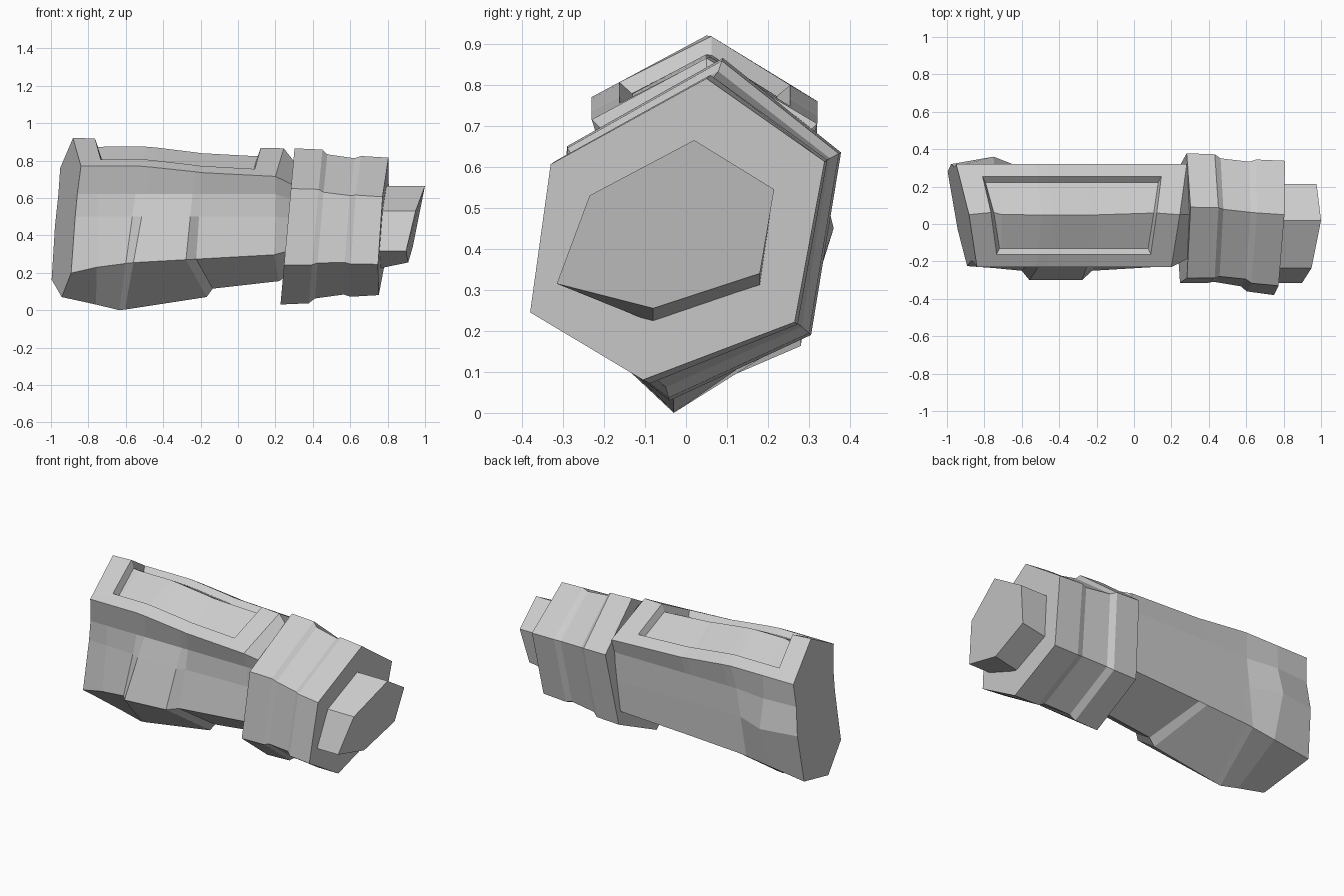
import bpy, bmesh
from mathutils import Vector

if "Cube" in bpy.data.objects:
    bpy.data.objects.remove(bpy.data.objects["Cube"])

grey = bpy.data.materials.new("armour grey")
grey.diffuse_color = (0.6, 0.6, 0.6, 1)
grey.use_nodes = True
grey.node_tree.nodes["Principled BSDF"].inputs["Base Color"].default_value = grey.diffuse_color


def loft(name, rings, recess=None):
    """Skin a row of matching rings along x; recess = (sections, strips) to sink."""
    bm = bmesh.new()
    rows = [[bm.verts.new(p) for p in ring] for ring in rings]
    n = len(rows[0])
    cols = {}
    for r, (a, b) in enumerate(zip(rows, rows[1:])):
        for i in range(n):
            j = (i + 1) % n
            cols[r, i] = bm.faces.new((a[i], b[i], b[j], a[j]))
    bm.faces.new(rows[0])
    bm.faces.new(rows[-1][::-1])
    bmesh.ops.recalc_face_normals(bm, faces=bm.faces[:])
    if recess:
        last, strips = recess
        roof = [cols[r, i] for r in range(last) for i in strips]
        bmesh.ops.inset_region(bm, faces=roof, thickness=.077, use_even_offset=True)
        # wider rim at both ends
        for v in {v for f in roof for v in f.verts}:
            v.co.x = -.35 + (v.co.x + .35) * .91
        bmesh.ops.inset_region(bm, faces=roof, thickness=.014, depth=-.04,
                               use_even_offset=True)
    mesh = bpy.data.meshes.new(name)
    bm.to_mesh(mesh)
    bm.free()
    mesh.materials.append(grey)
    obj = bpy.data.objects.new(name, mesh)
    bpy.context.collection.objects.link(obj)


# Forearm section: ridge, back side, keel, front side
T, UB, MB, KB, LB, KEEL, LF, KF, MF, UF = range(10)
SECTION = [(.05, .92), (.32, .76), (.295, .62), (.29, .45), (.28, .22),
           (-.03, 0), (-.27, .255), (-.22, .5), (-.20, .62), (-.23, .77)]


def section(x, lean, drop, pad, keel, skew=0, keel_shift=0, bulge=0):
    """Slanted forearm ring; the lower edges climb towards the wrist."""
    rise = (x + .6) * (.16 if x < -.6 else .05)
    ring = []
    for i, (y, z) in enumerate(SECTION):
        if i in (T, UB, UF):
            z -= drop
        if i in (LB, LF):
            z += rise
        if i in (LF, KF):
            y -= pad if i == LF else pad / 2
        if i in (KB, MB):
            y += bulge if i == KB else bulge / 3
        if i == KEEL:
            z = keel
        ring.append(Vector((x + lean * z + skew * y + keel_shift * (i == KEEL), y, z)))
    return ring


forearm = [
    section(-.955, .09, 0, -.045, .07, skew=-.2, bulge=.03),  # elbow end
    section(-.76, .02, 0, -.035, .03, bulge=.07),             # elbow bump
    section(-.635, .14, 0, -.02, 0),
    section(-.605, .18, .005, .03, .003),                     # raised front pad
    section(-.305, .1, .03, .03, .07, keel_shift=.13),
    section(-.243, .07, .035, -.02, .115, keel_shift=.1),
    section(.22, .02, .055, -.045, .155, skew=.15),           # end of the top plate
]
# Narrow neck running into the cuff
pivot = Vector((.05, .45))
neck = [Vector((.31, *(pivot + (p.yz - pivot) * .8))) for p in forearm[-1]]
loft("forearm", forearm + [neck], recess=(6, (T, UF)))

# Wrist cuff: hexagon that flattens and drifts forward, with a middle groove
HEXAGON = [(.09, .865), (.378, .635), (.305, .19), (-.04, .03), (-.315, .24), (-.29, .65)]


def cuff_ring(x, t, scale):
    ring = []
    for y, z in HEXAGON:
        front = t if y < 0 else 0
        low = .025 * front if z < .3 else 0
        drop = .02 * front if y < -.1 else 0
        y = .03 + (y - .03) * scale - .04 * t - low
        z = .45 + (z - .45) * scale * (1 - .12 * t) - drop
        ring.append(Vector((x + (.09 - .03 * t) * (z - .45) + .05 * t * y, y, z)))
    return ring


loft("wrist_cuff", [cuff_ring(*r) for r in (
    (.265, 0, 1), (.415, .05, .99), (.445, .2, .945),
    (.595, .6, .94), (.63, .75, .99), (.78, 1, 1))])

# Hand stub: slanted hexagonal block out of the cuff
STUB = [(.02, .665), (.215, .545), (.18, .34), (-.08, .255), (-.315, .315), (-.235, .53)]
loft("hand_stub", [
    [Vector((.74, y, z - (.035 if z < .4 and y > -.2 else 0))) for y, z in STUB],
    [Vector((1 + .2 * (z - .665) + .1 * min(0, y), y, z)) for y, z in STUB]])
